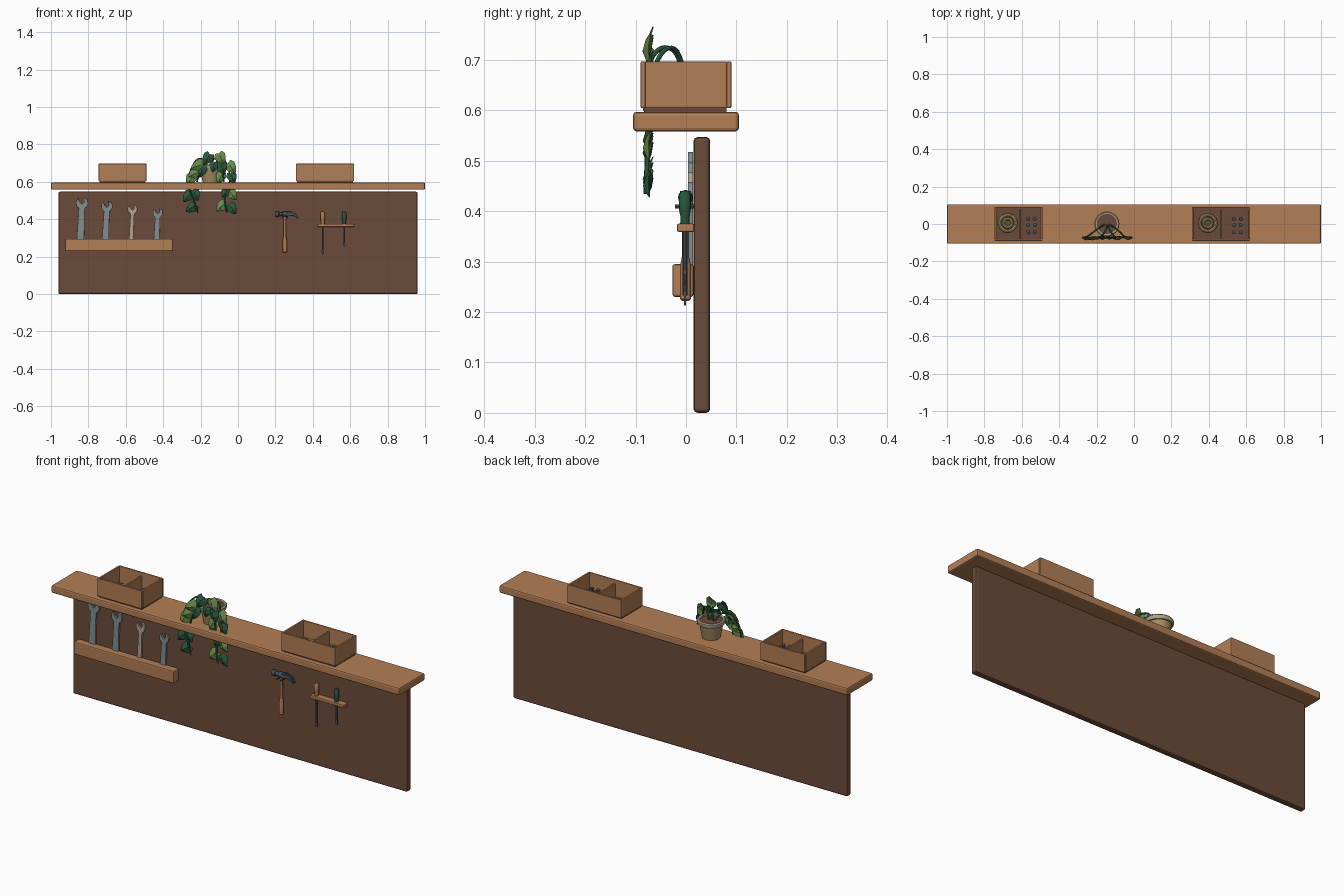
import bpy, bmesh, math
from mathutils import Vector, Matrix

if "Cube" in bpy.data.objects:
    bpy.data.objects.remove(bpy.data.objects["Cube"])


def mat(name, col):
    m = bpy.data.materials.new(name)
    m.diffuse_color = (*col, 1)
    m.use_nodes = True
    m.node_tree.nodes["Principled BSDF"].inputs["Base Color"].default_value = m.diffuse_color
    return m


WOOD = mat("light wood", (0.45, 0.21, 0.09))
BROWN = mat("dark brown", (0.145, 0.070, 0.041))
STEEL = mat("steel", (0.22, 0.27, 0.28))
DARK = mat("dark steel", (0.065, 0.085, 0.11))
BRASS = mat("brass", (0.45, 0.35, 0.13))
LEAF = mat("dark leaf", (0.022, 0.095, 0.045))
LIGHT = mat("light leaf", (0.13, 0.25, 0.07))
POT = mat("clay pot", (0.40, 0.27, 0.12))
RIM = mat("pale rim", (0.42, 0.36, 0.27))


def finish(bm, name, m, smooth=False, bevel=0):
    bmesh.ops.recalc_face_normals(bm, faces=bm.faces)
    me = bpy.data.meshes.new(name)
    bm.to_mesh(me)
    bm.free()
    me.materials.append(m)
    ob = bpy.data.objects.new(name, me)
    bpy.context.collection.objects.link(ob)
    if bevel:
        b = ob.modifiers.new("bevel", "BEVEL")
        b.width, b.segments = bevel, 2
    if smooth:
        bpy.ops.object.select_all(action='DESELECT')
        ob.select_set(True)
        bpy.context.view_layer.objects.active = ob
        bpy.ops.object.shade_smooth_by_angle(angle=math.radians(40))
    return ob


def box(name, x, y, z, m, bevel=0.003):
    bm = bmesh.new()
    bmesh.ops.create_cube(bm, size=1)
    for v in bm.verts:
        v.co = [a[0] + (c + .5) * (a[1] - a[0]) for a, c in zip((x, y, z), v.co)]
    return finish(bm, name, m, bevel=bevel)


def lathe(name, prof, loc, m, axis='Z', seg=20, closed=False):
    """Revolve (radius, height) points about an axis through loc."""
    bm = bmesh.new()
    rings = []
    for r, h in prof:
        rings.append([bm.verts.new((r * math.cos(2 * math.pi * i / seg), r * math.sin(2 * math.pi * i / seg), h))
                      for i in range(seg)])
    pairs = list(zip(rings, rings[1:])) + ([(rings[-1], rings[0])] if closed else [])
    for a, b in pairs:
        for i in range(seg):
            j = (i + 1) % seg
            bm.faces.new((a[i], a[j], b[j], b[i]))
    if not closed:
        bm.faces.new(rings[0])
        bm.faces.new(rings[-1])
    rot = {'Z': Matrix(), 'X': Matrix.Rotation(math.pi / 2, 4, 'Y'), 'Y': Matrix.Rotation(math.pi / 2, 4, 'X')}[axis]
    bm.transform(Matrix.Translation(loc) @ rot)
    return finish(bm, name, m, smooth=True)


def torus(name, R, r, loc, m):
    prof = [(R + r * math.cos(k * math.pi / 4), r * math.sin(k * math.pi / 4)) for k in range(8)]
    return lathe(name, prof, loc, m, closed=True)


def plate(name, pts, y0, y1, m, bevel=0.0015):
    """Extrude an outline in x, z between two depths."""
    bm = bmesh.new()
    f = bm.faces.new([bm.verts.new((x, y0, z)) for x, z in pts])
    ext = bmesh.ops.extrude_face_region(bm, geom=[f])
    for v in ext["geom"]:
        if isinstance(v, bmesh.types.BMVert):
            v.co.y = y1
    return finish(bm, name, m, bevel=bevel)


def tube(name, pts, r, m):
    cu = bpy.data.curves.new(name, 'CURVE')
    cu.dimensions, cu.bevel_depth, cu.bevel_resolution, cu.resolution_u = '3D', r, 1, 6
    cu.use_fill_caps = True
    s = cu.splines.new('BEZIER')
    s.bezier_points.add(len(pts) - 1)
    for b, p in zip(s.bezier_points, pts):
        b.co = p
        b.handle_left_type = b.handle_right_type = 'AUTO'
    cu.materials.append(m)
    ob = bpy.data.objects.new(name, cu)
    bpy.context.collection.objects.link(ob)
    bpy.ops.object.select_all(action='DESELECT')
    ob.select_set(True)
    bpy.context.view_layer.objects.active = ob
    bpy.ops.object.convert(target='MESH')


# Back panel and shelf
box("back_panel", (-.96, .96), (.015, .048), (0, .547), BROWN, .008)
box("shelf", (-1, 1), (-.105, .105), (.558, .597), WOOD, .007)

# Open boxes with divider, brass coil and screws
for side, x0, x1, dv, cx, sx in (("left", -.745, -.49, -.612, -.675, -.566), ("right", .31, .62, .465, .395, .534)):
    n = side + "_box_"
    for k, s in (("front", -1), ("back", 1)):
        box(n + k, (x0, x1), sorted((s * .09, s * .08)), (.604, .697), WOOD)
    box(n + "end_a", (x0, x0 + .01), (-.081, .081), (.604, .697), WOOD)
    box(n + "end_b", (x1 - .01, x1), (-.081, .081), (.604, .697), WOOD)
    box(n + "floor", (x0 + .005, x1 - .005), (-.082, .08), (.597, .612), BROWN, 0)
    box(n + "divider", (dv - .004, dv + .004), (-.081, .081), (.61, .68), WOOD, .001)
    torus(n + "coil_outer", .043, .009, (cx, .005, .621), BRASS)
    torus(n + "coil_inner", .023, .008, (cx, .005, .621), BRASS)
    for i in range(2):
        for j in range(3):
            lathe(n + "screw", [(.004, 0), (.004, .024), (.010, .025), (.010, .031), (.006, .034)],
                  (sx + i * .036, -.043 + j * .036, .612), DARK, seg=10)

# Wrench rack and wrenches
box("wrench_rack", (-.925, -.35), (-.027, .015), (.23, .295), WOOD, .005)
for x, top, k, m in ((-.838, .52, 1, STEEL), (-.705, .50, .93, STEEL), (-.568, .48, .8, RIM), (-.433, .46, .82, STEEL)):
    R = .033 * k
    hz = top - R
    w = R * (.5 if m is STEEL else .38)
    pts = [(R * math.cos(math.radians(a)), R * math.sin(math.radians(a))) for a in range(130, 241, 22)]
    pts += [(-w, -R * 1.3), (-w * 1.25, .26 - hz), (w * 1.25, .26 - hz), (w, -R * 1.3)]
    pts += [(R * math.cos(math.radians(a)), R * math.sin(math.radians(a))) for a in range(-58, 75, 22)]
    pts += [(R * .3, R * .15), (0, -R * .2), (-R * .42, R * .2)]
    t = math.radians(-2.5)
    rot = [(x + .004 + px * math.cos(t) - pz * math.sin(t), hz + px * math.sin(t) + pz * math.cos(t)) for px, pz in pts]
    plate("wrench", rot, .004, .014, m)

# Hammer: handle, neck, head, claw and hooks
lathe("hammer_grip", [(.007, .222), (.011, .226), (.011, .29), (.008, .305)], (.25, -.001, 0), WOOD, seg=12)
lathe("hammer_neck", [(.0075, .30), (.0065, .42)], (.25, -.001, 0), WOOD, seg=12)
lathe("hammer_head", [(.013, .200), (.015, .203), (.015, .217), (.010, .222), (.010, .236), (.014, .240),
                      (.014, .264), (.011, .268)], (0, -.001, .427), DARK, 'X', 12)
for s in (-1, 1):
    c = -.001 + s * .007
    plate("hammer_claw", [(.258, .440), (.285, .440), (.308, .430), (.325, .403), (.320, .403), (.300, .418),
                          (.282, .419), (.258, .415)], c - .004, c + .004, DARK)
    lathe("hammer_hook", [(.004, -.02), (.004, .022)], (.25 + s * .013, 0, .409), DARK, 'Y', 8)

# Screwdriver rack and screwdrivers
box("screwdriver_rack", (.425, .62), (-.018, .016), (.359, .375), WOOD, .003)
for x, tip, m in ((.453, .213, WOOD), (.568, .255, LEAF)):
    lathe("screwdriver_handle", [(.007, .365), (.010, .376), (.009, .388), (.012, .40), (.012, .432), (.008, .44)],
          (x, -.002, 0), m, seg=10)
    lathe("screwdriver_shaft", [(.0045, tip + .02), (.0045, .37)], (x, -.002, 0), DARK, seg=8)
    plate("screwdriver_tip", [(x - .004, tip + .03), (x - .006, tip + .01), (x - .004, tip), (x + .004, tip),
                              (x + .006, tip + .01), (x + .004, tip + .03)], -.004, 0, DARK, 0)

# Plant pot, rim and soil
PX = -.145
lathe("pot", [(.044, .597), (.058, .672), (.05, .672), (.05, .67)], (PX, 0, 0), POT, seg=24)
lathe("pot_rim", [(.055, .668), (.064, .668), (.067, .674), (.067, .687), (.062, .692), (.054, .690)],
      (PX, 0, 0), RIM, seg=24, closed=True)
lathe("soil", [(.055, .668), (.055, .682)], (PX, 0, 0), BROWN, seg=24)

# Trailing vines
for path in ([(-.155, 0, .675), (-.20, -.03, .724), (-.245, -.064, .68), (-.262, -.075, .58), (-.235, -.078, .50), (-.215, -.08, .435)],
             [(-.135, 0, .675), (-.09, -.03, .724), (-.055, -.064, .68), (-.045, -.072, .60), (-.07, -.076, .52), (-.06, -.08, .435)],
             [(-.145, -.005, .675), (-.15, -.03, .722), (-.17, -.06, .715), (-.20, -.074, .66), (-.22, -.076, .60)],
             [(-.14, -.005, .675), (-.13, -.03, .722), (-.11, -.06, .715), (-.085, -.074, .66), (-.075, -.076, .60)]):
    tube("vine", path, .0045, LEAF)


def leaf(x, z, ang, size, m):
    """Folded heart-shaped leaf facing the front, its tip down when ang is 0."""
    half = ((0, .0), (.30, .12), (.46, -.18), (.36, -.55), (.16, -.85), (0, -1))
    bm = bmesh.new()
    mid = [bm.verts.new((0, -.2 * math.sin(t * math.pi), -t)) for t in (0, .18, .55, .85, 1)]
    for s in (-1, 1):
        e = [bm.verts.new((s * a, .22 * a - .1 * math.sin(-b * math.pi), b)) for a, b in half[1:5]]
        bm.faces.new((mid[0], e[0], e[1], mid[1]))
        bm.faces.new((mid[1], e[1], e[2], mid[2]))
        bm.faces.new((mid[2], e[2], e[3], mid[3]))
        bm.faces.new((mid[3], e[3], mid[4]))
    bm.transform(Matrix.Translation((x, -.073, z)) @ Matrix.Rotation(math.radians(ang), 4, 'Y')
                 @ Matrix.Scale(size, 4) @ Matrix.Translation((0, 0, .45)))
    ob = finish(bm, "leaf", m)
    ob.modifiers.new("thickness", "SOLIDIFY").thickness = .002


for x, z, a, s, m in (
        (-.165, .722, 30, .066, LEAF), (-.090, .724, -25, .066, LIGHT), (-.215, .685, 70, .075, LIGHT),
        (-.235, .642, 60, .070, LIGHT), (-.085, .675, -20, .068, LEAF), (-.035, .675, -35, .068, LIGHT),
        (-.195, .655, 15, .060, LEAF), (-.255, .610, 25, .066, LIGHT), (-.095, .620, 20, .062, LIGHT),
        (-.030, .620, -20, .060, LEAF), (-.270, .520, 40, .066, LEAF), (-.228, .530, -25, .064, LEAF),
        (-.250, .460, 55, .064, LEAF), (-.065, .545, 30, .064, LEAF), (-.030, .530, -35, .064, LIGHT),
        (-.090, .468, 45, .066, LIGHT), (-.030, .455, -35, .062, LEAF), (-.130, .680, 10, .055, LEAF)):
    leaf(x, z, a, s, m)
